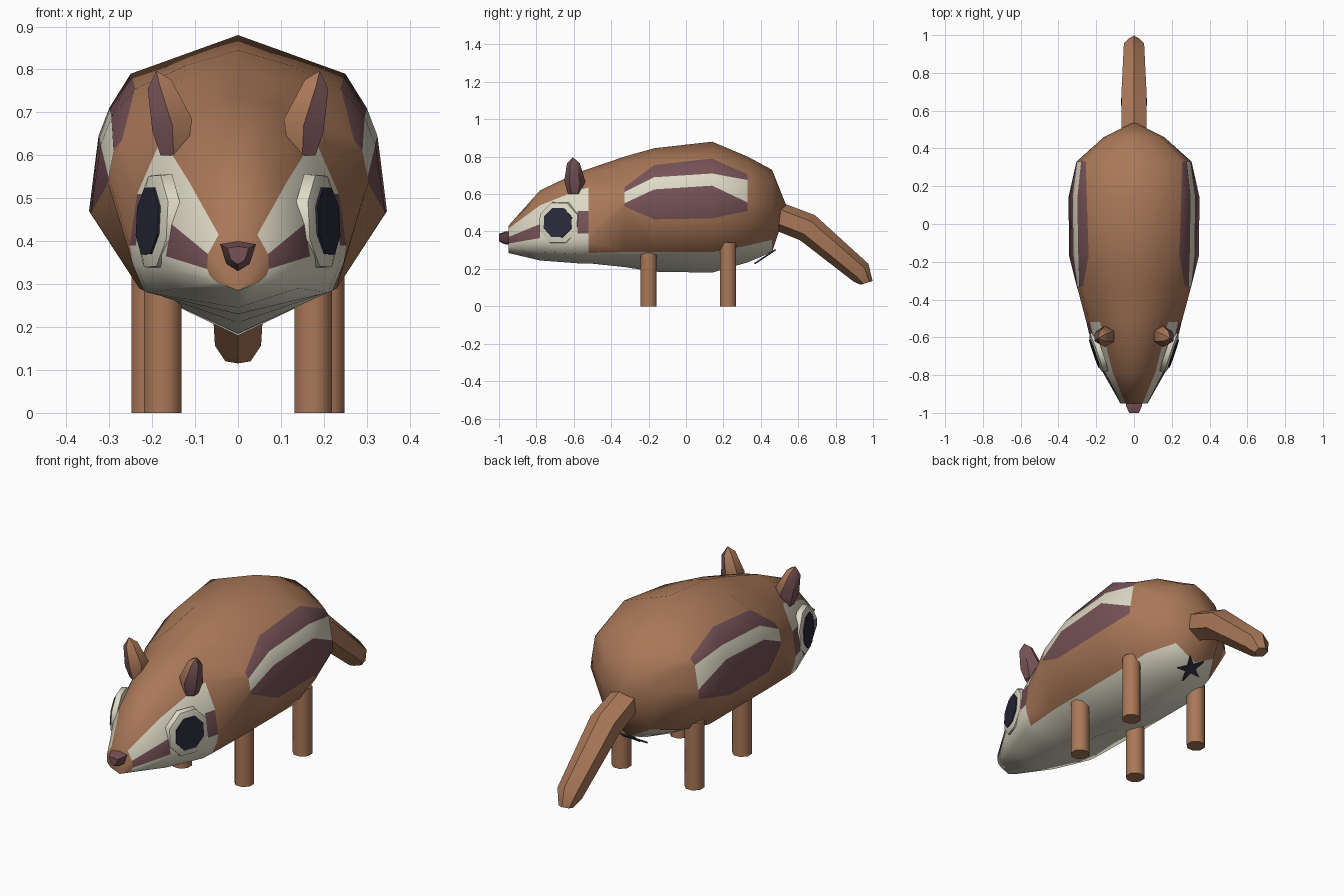
import bpy, bmesh
from math import sin, cos, pi, radians
from mathutils import Vector

cube = bpy.data.objects.get("Cube")
if cube:
    bpy.data.objects.remove(cube)


def material(name, rgb):
    m = bpy.data.materials.new(name)
    m.use_nodes = True
    m.diffuse_color = (*rgb, 1)
    m.node_tree.nodes["Principled BSDF"].inputs["Base Color"].default_value = (*rgb, 1)
    return m


BROWN, CREAM, PLUM, NAVY = range(4)
MATERIALS = [
    material("fur_brown", (0.40, 0.188, 0.098)),
    material("cream", (0.73, 0.70, 0.565)),
    material("plum", (0.18, 0.084, 0.093)),
    material("navy", (0.022, 0.022, 0.042)),
]


def loft(name, rings, colour, angle=45, tip=None):
    """Skin closed rings; colour is an index or a rule(segment, side, face)."""
    bm = bmesh.new()
    rows = [[bm.verts.new(p) for p in ring] for ring in rings]
    n = len(rows[0])
    made = []
    for seg, (a, b) in enumerate(zip(rows, rows[1:])):
        for i in range(n):
            j = (i + 1) % n
            made.append((bm.faces.new((a[i], a[j], b[j], b[i])), seg, i))
    made.append((bm.faces.new(rows[0]), -1, 0))
    if tip:
        t = bm.verts.new(tip)
        for i in range(n):
            made.append((bm.faces.new((rows[-1][i], rows[-1][(i + 1) % n], t)), -1, i))
    else:
        made.append((bm.faces.new(rows[-1]), -1, 0))
    bmesh.ops.recalc_face_normals(bm, faces=bm.faces)
    for face, seg, i in made:
        face.material_index = colour(seg, i, face) if callable(colour) else colour
    mesh = bpy.data.meshes.new(name)
    bm.to_mesh(mesh)
    bm.free()
    for m in MATERIALS:
        mesh.materials.append(m)
    ob = bpy.data.objects.new(name, mesh)
    bpy.context.collection.objects.link(ob)
    bpy.ops.object.select_all(action="DESELECT")
    ob.select_set(True)
    bpy.context.view_layer.objects.active = ob
    bpy.ops.object.shade_smooth_by_angle(angle=radians(angle))
    return ob


def ring(centre, axis, radius, sides, turn=0.0, star=1.0):
    """Regular ring around an axis; star < 1 pulls in every other point."""
    axis = Vector(axis).normalized()
    u = axis.orthogonal().normalized() if abs(axis.x) > 0.9 else Vector((1, 0, 0))
    u = (u - axis * u.dot(axis)).normalized()
    v = axis.cross(u)
    points = []
    for i in range(sides):
        a = 2 * pi * i / sides + turn
        r = radius * (star if i % 2 else 1)
        points.append(Vector(centre) + u * r * cos(a) + v * r * sin(a))
    return points


# Body: y, top z, shoulder bulge, five side points (x, z), bottom z
SECTIONS = [
    (-.95, .43, .005, (.045, .415), (.07, .37), (.072, .335), (.066, .32), (.05, .305), .285),
    (-.78, .62, .02, (.115, .54), (.155, .44), (.168, .365), (.16, .335), (.14, .29), .245),
    (-.58, .715, .03, (.165, .62), (.22, .51), (.238, .39), (.235, .34), (.21, .28), .23),
    (-.52, .735, .03, (.18, .635), (.235, .51), (.252, .39), (.245, .345), (.22, .285), .23),
    (-.33, .80, .045, (.27, .635), (.29, .61), (.302, .55), (.303, .535), (.23, .29), .21),
    (-.17, .845, .01, (.24, .755), (.295, .69), (.32, .625), (.343, .465), (.23, .29), .185),
    (.14, .88, 0, (.25, .79), (.30, .71), (.325, .645), (.347, .47), (.23, .29), .18),
    (.33, .80, .02, (.255, .705), (.28, .675), (.30, .555), (.305, .51), (.2, .325), .235),
    (.46, .73, .01, (.13, .66), (.15, .6), (.16, .55), (.16, .5), (.12, .355), .29),
]
# Colour of each band from spine to belly, one word per segment
BANDS = "bbcpccc bbccccc bbcpccc bbbbbbc bbpcpbc bbpcpbc bbpcpbc bbbbbbc".split()


def section(y, top, bulge, *rest):
    sides, bottom = rest[:-1], rest[-1]
    x1, z1 = sides[0]
    half = [(x1 / 2, (top + z1) / 2 + bulge), *sides]
    left = [Vector((x, y, z)) for x, z in half]
    right = [Vector((-x, y, z)) for x, z in reversed(half)]
    return [Vector((0, y, top)), *left, Vector((0, y, bottom)), *right]


def fur(seg, i, face):
    if seg < 0:
        return BROWN
    return "bcp".index(BANDS[seg][min(i, 13 - i)])


loft("body", [section(*s) for s in SECTIONS], fur, 70, tip=(0, .54, .53))

# Nose: shield profile tapering forward
SHIELD = [(0, .40), (.042, .393), (.027, .347), (0, .33)]
shield = SHIELD + [(-x, z) for x, z in SHIELD[2:0:-1]]
nose = [[Vector((x * k, y, .37 + (z - .37) * k)) for x, z in shield]
        for y, k in ((-.93, 1.0), (-.965, 1.0), (-1.0, .6))]
loft("nose", nose, PLUM)

# Tail: drooping tapered tube
loft("tail", [
    ring((0, .47, .49), (0, .9, -.4), .075, 6, pi / 6),
    ring((0, .65, .42), (0, .85, -.5), .078, 6, pi / 6),
    ring((0, .935, .18), (0, .75, -.65), .062, 6, pi / 6),
    ring((0, .965, .125), (0, .3, -1), .034, 6, pi / 6),
], BROWN, 50)

# Paired parts
for s, side in ((1, "left"), (-1, "right")):
    for part, x, y, top in (("front", .175, -.2, .3), ("hind", .205, .225, .34)):
        loft(f"{part}_{side}_leg",
             [ring((s * x, y, z), (0, 0, 1), .047, 8, pi / 8) for z in (0, top)], BROWN, 50)

    # Ear: brown outside, plum on the side facing away from the head
    def ear_colour(seg, i, face, s=s):
        return PLUM if face.normal.x * s > .4 else BROWN

    loft(f"{side}_ear", [
        ring((s * .15, -.595, .60), (0, 0, 1), .035, 6, pi / 6),
        ring((s * .153, -.595, .67), (s * .3, 0, 1), .056, 6, pi / 6),
        ring((s * .183, -.602, .765), (s * .4, 0, 1), .034, 6, pi / 6),
    ], ear_colour, 40, tip=(s * .19, -.605, .797))

    # Eye: raised cream socket with a flat dark plate
    out = Vector((s, -.34, .06)).normalized()
    eye = Vector((s * .207, -.685, .447))
    turn = pi / 8
    loft(f"{side}_eye_socket", [
        ring(eye - out * .035, out, .12, 8, turn),
        ring(eye - out * .008, out, .115, 8, turn),
        ring(eye, out, .09, 8, turn),
    ], CREAM, 50)
    loft(f"{side}_eye", [ring(eye + out * d, out, .084, 8, turn) for d in (-.003, .005)], NAVY, 30)

# Star shaped mark under the tail
down = Vector((0, .55, -.83)).normalized()
spot = Vector((0, .425, .275))
loft("rear_mark", [ring(spot + down * d, down, .075, 10, pi / 2, .35) for d in (.003, .011)], NAVY, 30)
